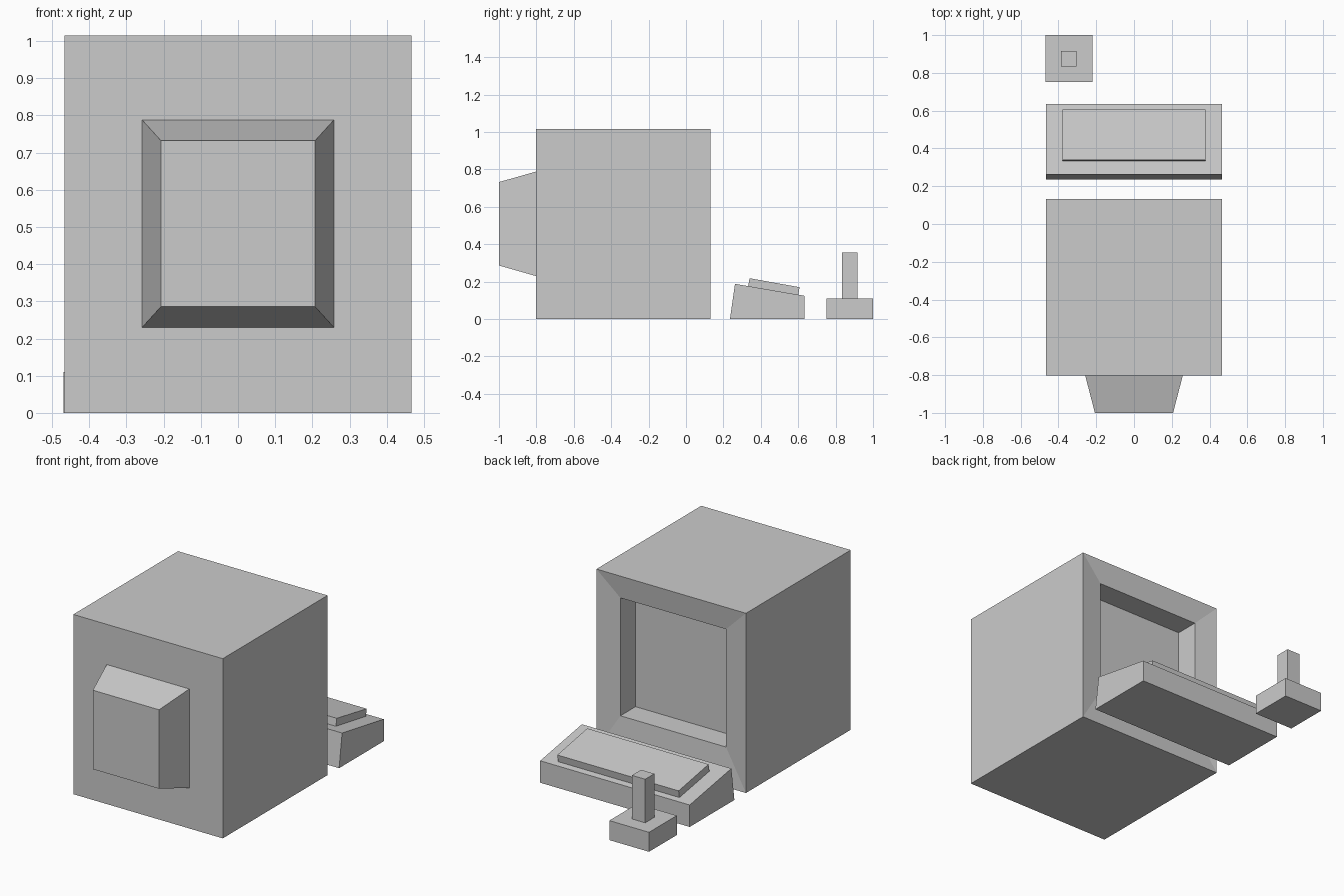
import bpy, bmesh

if "Cube" in bpy.data.objects:
    bpy.data.objects.remove(bpy.data.objects["Cube"])


def finish(name, bm):
    bmesh.ops.recalc_face_normals(bm, faces=bm.faces)
    mesh = bpy.data.meshes.new(name)
    bm.to_mesh(mesh)
    bm.free()
    obj = bpy.data.objects.new(name, mesh)
    bpy.context.collection.objects.link(obj)
    return obj


def loft(name, loops):
    """Join successive four-point loops with quads and cap both ends."""
    bm = bmesh.new()
    rings = [[bm.verts.new(p) for p in loop] for loop in loops]
    for a, b in zip(rings, rings[1:]):
        for i in range(4):
            j = (i + 1) % 4
            bm.faces.new((a[i], a[j], b[j], b[i]))
    bm.faces.new(rings[0])
    bm.faces.new(rings[-1])
    return finish(name, bm)


def upright_rect(y, hx, z0, z1):
    return [(-hx, y, z0), (hx, y, z0), (hx, y, z1), (-hx, y, z1)]


def side_prism(name, profile, x0, x1):
    """Extrude a (y, z) side profile along x."""
    return loft(name, [[(x, y, z) for y, z in profile] for x in (x0, x1)])


def box(name, x0, x1, y0, y1, z0, z1):
    return side_prism(name, [(y0, z0), (y1, z0), (y1, z1), (y0, z1)], x0, x1)


# Monitor: tapered tube housing, case, sloped bezel and recessed screen
loft("monitor", [upright_rect(*r) for r in (
    (-1.0, 0.207, 0.286, 0.732),
    (-0.803, 0.258, 0.23, 0.788),
    (-0.803, 0.467, 0.0, 1.015),
    (0.132, 0.467, 0.0, 1.015),
    (0.114, 0.33, 0.216, 0.882),
    (-0.021, 0.33, 0.216, 0.882),
)])

# Keyboard: wedge base with a sloped slab of keys
side_prism("keyboard_base",
           [(0.235, 0), (0.634, 0), (0.634, 0.124), (0.262, 0.188)], -0.467, 0.467)
side_prism("keyboard_keys",
           [(0.332, 0.174), (0.600, 0.128), (0.607, 0.170), (0.340, 0.218)], -0.379, 0.379)

# Joystick: block base and square stick
box("joystick_base", -0.469, -0.221, 0.752, 1.0, 0, 0.11)
box("joystick_stick", -0.387, -0.304, 0.835, 0.917, 0.108, 0.356)
